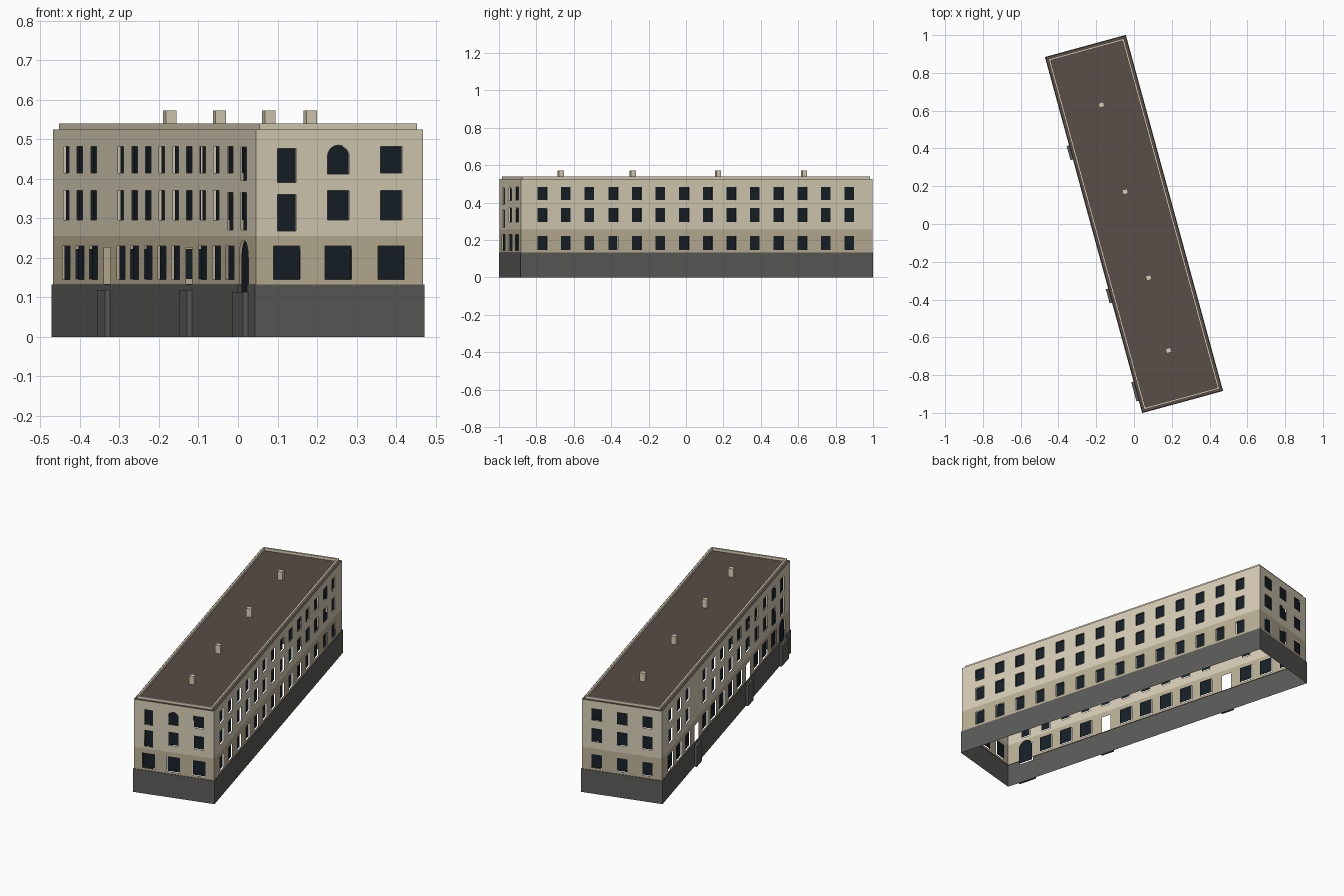
import bpy, bmesh, math
from mathutils import Matrix, Vector

if "Cube" in bpy.data.objects:
    bpy.data.objects.remove(bpy.data.objects["Cube"])

W, L = 0.444, 1.954                      # plan size of the plinth
ROT = Matrix.Rotation(math.radians(15.28), 4, 'Z')
INSET, GLASS = 0.003, 0.009              # wall and pane setbacks
Z_BASE, Z_BAND, Z_ROOF, Z_TOP = 0.132, 0.255, 0.525, 0.54


def material(name, r, g, b):
    m = bpy.data.materials.new(name)
    m.diffuse_color = (r, g, b, 1)
    m.use_nodes = True
    m.node_tree.nodes["Principled BSDF"].inputs["Base Color"].default_value = m.diffuse_color
    return m


CREAM = material("cream_stone", 0.68, 0.62, 0.47)
TAN = material("tan_stone", 0.50, 0.44, 0.30)
GREY = material("dark_plinth", 0.105, 0.105, 0.098)
DARK = material("dark_glass", 0.008, 0.014, 0.021)
BROWN = material("brown_roof", 0.10, 0.075, 0.065)


def finish(bm, name, mat):
    me = bpy.data.meshes.new(name)
    bm.to_mesh(me)
    bm.free()
    me.materials.append(mat)
    ob = bpy.data.objects.new(name, me)
    ob.matrix_world = ROT
    bpy.context.collection.objects.link(ob)
    return ob


def fill(bm, loops, normal):
    """Flat surface bounded by the first loop, with the others as holes."""
    edges = []
    for pts in loops:
        vs = [bm.verts.new(p) for p in pts]
        edges += [bm.edges.new((vs[i - 1], vs[i])) for i in range(len(vs))]
    res = bmesh.ops.triangle_fill(bm, edges=edges, use_beauty=True, normal=normal)
    for f in res["geom"]:
        if isinstance(f, bmesh.types.BMFace):
            f.normal_update()
            if f.normal.dot(normal) < 0:
                f.normal_flip()


def add_box(bm, x0, x1, y0, y1, z0, z1):
    m = Matrix.Translation(((x0 + x1) / 2, (y0 + y1) / 2, (z0 + z1) / 2))
    bmesh.ops.create_cube(bm, size=1, matrix=m @ Matrix.Diagonal((x1 - x0, y1 - y0, z1 - z0, 1)))


def rect(a0, a1, z0, z1):
    return [(a0, z0), (a1, z0), (a1, z1), (a0, z1)]


def opening(a, w, z0, z1, arched=False):
    if not arched:
        return rect(a - w / 2, a + w / 2, z0, z1)
    r = w / 2
    arc = [(a + r * math.cos(math.pi * k / 10), z1 - r + r * math.sin(math.pi * k / 10))
           for k in range(11)]
    return [(a - r, z0), (a + r, z0)] + arc


def plan_rect(inset, z):
    x, y = W / 2 - inset, L / 2 - inset
    return [(-x, -y, z), (x, -y, z), (x, y, z), (-x, y, z)]


# Window layout per side: (centre, width, bottom, top, arched)
bays = [0.12 + 0.131 * i - L / 2 for i in range(14)]
MID, TOP = (0.295, 0.37), (0.415, 0.482)

front_low = [(a, 0.069, 0.145, 0.23) for a in (-0.138, -0.003, 0.136)]
front_up = [(-0.138, 0.048, 0.268, 0.36), (-0.138, 0.048, 0.391, 0.477),
            (-0.003, 0.057, *MID), (-0.003, 0.057, 0.412, 0.485, True),
            (0.136, 0.057, *MID), (0.136, 0.057, *TOP)]
right_low = [(v, 0.053, 0.147, 0.222) for v in bays]
right_up = [(v, 0.053, *row) for v in bays for row in (MID, TOP)]
back_low = [(a, 0.057, 0.147, 0.222) for a in (-0.139, 0, 0.139)]
back_up = [(a, 0.057, *row) for a in (-0.139, 0, 0.139) for row in (MID, TOP)]

DOORS = (4, 10)
left_low = [(-v, 0.075, 0.145, 0.23) for i, v in enumerate(bays) if i not in (0,) + DOORS]
left_up = []
for i, v in enumerate(bays):
    if i != 10:
        left_up.append((-v, 0.053, *((0.27, 0.365) if i < 2 else MID)))
        left_up.append((-v, 0.053, *((0.395, 0.48) if i == 0 else TOP)))
arch_door = (-bays[0], 0.086, 0.1335, 0.245, True)
door_holes = [(-bays[i], 0.058, 0.1335, 0.226) for i in DOORS] + [arch_door]

SIDES = {"front": ((0, -1), front_low, front_up, []),
         "right": ((1, 0), right_low, right_up, []),
         "back": ((0, 1), back_low, back_up, []),
         "left": ((-1, 0), left_low, left_up, door_holes)}

# Four facades: plinth, lower wall, upper wall and recessed panes
for side, (n, low, up, doors) in SIDES.items():
    normal = Vector((n[0], n[1], 0))
    along = Vector((-n[1], n[0], 0))
    out, half = (W / 2, L / 2) if n[0] else (L / 2, W / 2)

    def place(pts, inset):
        return [normal * (out - inset) + along * a + Vector((0, 0, z)) for a, z in pts]

    def panel(name, mat, outline, holes, inset):
        bm = bmesh.new()
        fill(bm, [place(outline, inset)] + [place(opening(*h), inset) for h in holes], normal)
        finish(bm, name, mat)

    base = rect(-half, half, 0, Z_BASE)
    if side == "left":                   # plinth notch below the arched door
        c = arch_door[0]
        base[3:3] = [(c + 0.043, Z_BASE), (c + 0.043, 0.113), (c - 0.043, 0.113), (c - 0.043, Z_BASE)]
    panel(side + "_plinth", GREY, base, [], 0)
    h = half - INSET
    panel(side + "_lower_wall", TAN, rect(-h, h, Z_BASE, Z_BAND), low + doors, INSET)
    panel(side + "_upper_wall", CREAM, rect(-h, h, Z_BAND, Z_ROOF), up, INSET)

    bm = bmesh.new()
    for w in low + up:
        bm.faces.new([bm.verts.new(p) for p in place(opening(*w), GLASS)])
    finish(bm, side + "_window_panes", DARK)
    if side == "left":
        a, w, _, z1, arched = arch_door
        panel("arched_door", DARK, opening(a, w, 0.113, z1, arched), [], GLASS)

# Narrow ledge on top of the plinth
bm = bmesh.new()
fill(bm, [plan_rect(0, Z_BASE), plan_rect(INSET, Z_BASE)], Vector((0, 0, 1)))
finish(bm, "plinth_ledge", GREY)

# Door steps against the left side
for label, i, length, top in (("front", 0, 0.105, 0.113), ("middle", 4, 0.077, 0.118), ("rear", 10, 0.077, 0.118)):
    bm = bmesh.new()
    add_box(bm, -W / 2 - 0.013, -W / 2, bays[i] - length / 2, bays[i] + length / 2, 0, top)
    finish(bm, label + "_door_step", GREY)

# Flat roof
bm = bmesh.new()
fill(bm, [plan_rect(INSET, Z_ROOF)], Vector((0, 0, 1)))
finish(bm, "roof", BROWN)

# Parapet set in from the roof edge
bm = bmesh.new()
o, i = 0.015, 0.025
fill(bm, [plan_rect(o, Z_TOP), plan_rect(i, Z_TOP)], Vector((0, 0, 1)))
for inset, flip in ((o, False), (i, True)):
    lo, hi = plan_rect(inset, Z_ROOF), plan_rect(inset, Z_TOP)
    for k in range(4):
        q = [lo[k - 1], lo[k], hi[k], hi[k - 1]]
        bm.faces.new([bm.verts.new(p) for p in (q[::-1] if flip else q)])
bmesh.ops.remove_doubles(bm, verts=bm.verts, dist=1e-5)
finish(bm, "parapet", CREAM)

# Chimneys along the ridge line
for k, v in enumerate((-0.694, -0.295, 0.177, 0.654)):
    bm = bmesh.new()
    add_box(bm, -0.014, 0.014, v - 0.013, v + 0.013, Z_ROOF, 0.572)
    finish(bm, f"chimney_{k + 1}", CREAM)
